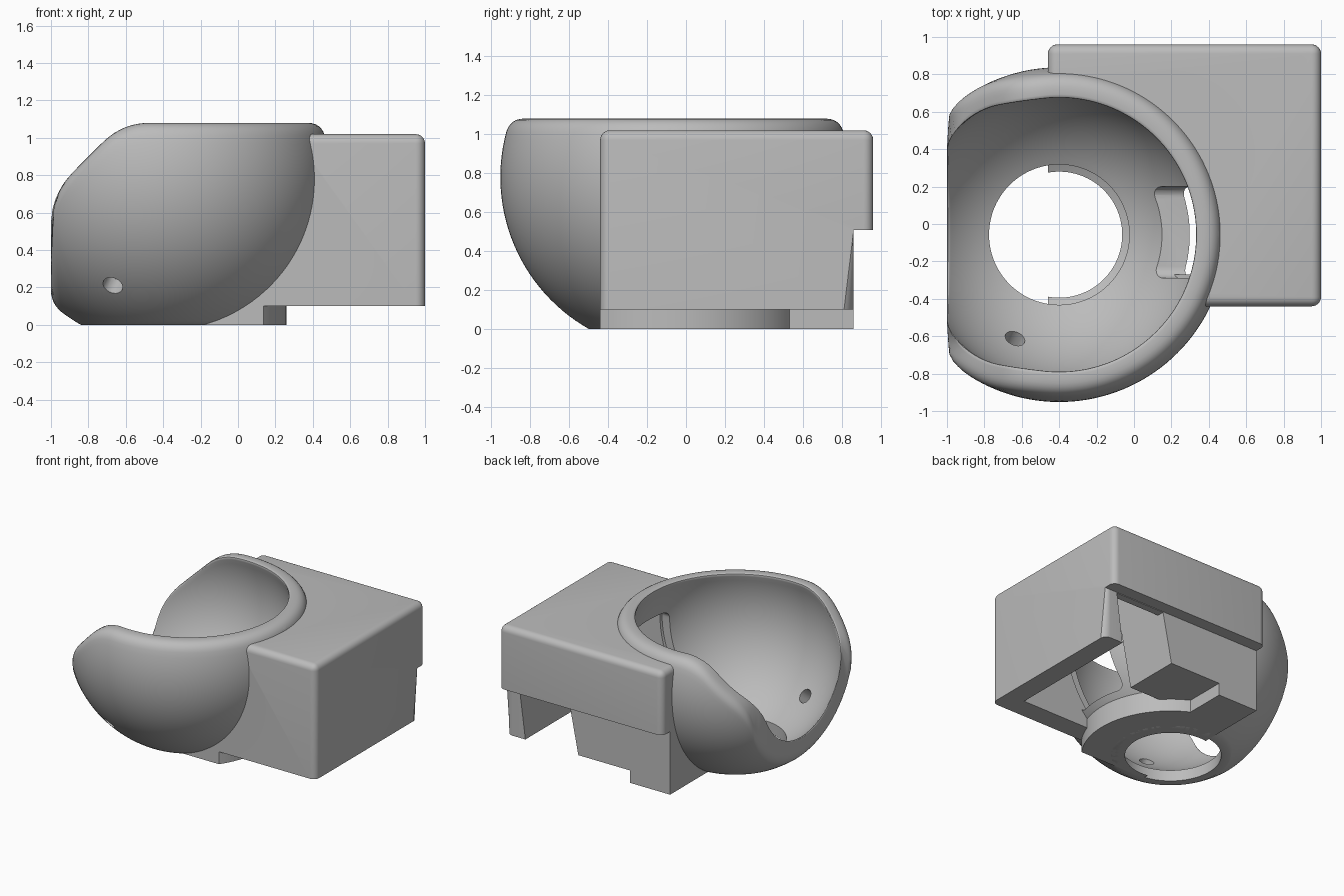
import bpy, bmesh
from math import sin, cos, asin, acos, pi, hypot, radians
from mathutils import Vector

cube = bpy.data.objects.get("Cube")
if cube:
    bpy.data.objects.remove(cube, do_unlink=True)

gray = bpy.data.materials.new("plain_gray")
gray.use_nodes = True
tone = (0.5, 0.5, 0.5, 1)
gray.diffuse_color = tone
gray.node_tree.nodes["Principled BSDF"].inputs["Base Color"].default_value = tone

CENTRE = Vector((-0.40, -0.057, 0.78))
R_OUT, R_IN, R_HOLE = 0.895, 0.785, 0.375


def finish(name, bm):
    bmesh.ops.recalc_face_normals(bm, faces=bm.faces)
    mesh = bpy.data.meshes.new(name)
    bm.to_mesh(mesh)
    bm.free()
    obj = bpy.data.objects.new(name, mesh)
    bpy.context.collection.objects.link(obj)
    mesh.materials.append(gray)
    return obj


def prism(name, points, axis, lo, hi):
    """Extrude a 2D outline along one axis."""
    bm = bmesh.new()

    def place(p, t):
        q = list(p)
        q.insert(axis, t)
        return bm.verts.new(q)

    a = [place(p, lo) for p in points]
    b = [place(p, hi) for p in points]
    bm.faces.new(a)
    bm.faces.new(b[::-1])
    for i in range(len(a)):
        j = (i + 1) % len(a)
        bm.faces.new((a[i], b[i], b[j], a[j]))
    return finish(name, bm)


def block(name, x0, x1, y0, y1, z0, z1):
    return prism(name, [(x0, y0), (x1, y0), (x1, y1), (x0, y1)], 2, z0, z1)


def rod(name, radius, start, end):
    start, end = Vector(start), Vector(end)
    bm = bmesh.new()
    bmesh.ops.create_cone(bm, cap_ends=True, segments=32, radius1=radius,
                          radius2=radius, depth=(end - start).length)
    rot = (end - start).to_track_quat('Z', 'Y')
    for v in bm.verts:
        v.co = rot @ v.co + (start + end) / 2
    return finish(name, bm)


def ball(name, radius):
    bm = bmesh.new()
    bmesh.ops.create_uvsphere(bm, u_segments=96, v_segments=48, radius=radius)
    bmesh.ops.translate(bm, vec=CENTRE, verts=bm.verts)
    return finish(name, bm)


def round_edges(obj, test, width):
    bm = bmesh.new()
    bm.from_mesh(obj.data)
    edges = [e for e in bm.edges if test(e.verts[0].co, e.verts[1].co)]
    bmesh.ops.bevel(bm, geom=edges, offset=width, segments=6, profile=0.5,
                    affect='EDGES', clamp_overlap=True)
    bm.to_mesh(obj.data)
    bm.free()


def cut(obj, cutters):
    bpy.context.view_layer.objects.active = obj
    for c in cutters:
        c.hide_render = True
        mod = obj.modifiers.new("cut", 'BOOLEAN')
        mod.operation, mod.solver, mod.object = 'DIFFERENCE', 'EXACT', c
        bpy.ops.object.modifier_apply(modifier=mod.name)
        bpy.data.objects.remove(c, do_unlink=True)


def smooth(obj):
    bpy.ops.object.select_all(action='DESELECT')
    obj.select_set(True)
    bpy.context.view_layer.objects.active = obj
    bpy.ops.object.shade_smooth_by_angle(angle=radians(32))


# Cup: spherical shell, trimmed by a flat top, a slope and a flat side
def trimmed(x, z):
    if x < -1 or z > 1.08:
        return True
    if z < 0.559 or x > -0.479:
        return False
    t = min(1, max(0, (x + 0.66 + z - 0.559) / 0.362))
    away = hypot(x + 0.66 - 0.181 * t, z - 0.559 - 0.181 * t)
    return z - x > 1.219 and away > 0.34


def on_ball(r, phi, e):
    return CENTRE + r * Vector((cos(e) * cos(phi), cos(e) * sin(phi), sin(e)))


def rim_angle(r, phi, e):
    step = 0.02
    while step > 1e-5:
        p = on_ball(r, phi, e + step)
        if trimmed(p.x, p.z):
            step /= 2
        else:
            e += step
    return e


def fillet(a, corner, b, n=6):
    return [a * (1 - t) ** 2 + corner * 2 * t * (1 - t) + b * t * t
            for t in (i / n for i in range(n + 1))]


def cup_section(phi, n=28):
    low_out = asin(-CENTRE.z / R_OUT)
    low_in = -acos(R_HOLE / R_IN)
    top_out, top_in = rim_angle(R_OUT, phi, low_out), rim_angle(R_IN, phi, low_in)
    end_out, end_in = top_out - 0.08, top_in - 0.035
    po, pi_ = on_ball(R_OUT, phi, top_out), on_ball(R_IN, phi, top_in)
    across = (pi_ - po).normalized()
    pts = [on_ball(R_OUT, phi, low_out + (end_out - low_out) * i / n) for i in range(n)]
    pts += fillet(on_ball(R_OUT, phi, end_out), po, po + across * 0.07)
    pts += fillet(pi_ - across * 0.025, pi_, on_ball(R_IN, phi, end_in), 4)
    pts += [on_ball(R_IN, phi, end_in + (low_in - end_in) * i / n) for i in range(1, n + 1)]
    pts.append(Vector((pts[-1].x, pts[-1].y, 0)))
    return pts


bm = bmesh.new()
COUNT = 144
rings = [[bm.verts.new(p) for p in cup_section(2 * pi * k / COUNT)] for k in range(COUNT)]
for k in range(COUNT):
    a, b = rings[k], rings[(k + 1) % COUNT]
    for i in range(len(a)):
        j = (i + 1) % len(a)
        bm.faces.new((a[i], b[i], b[j], a[j]))
cup = finish("cup", bm)

# Sensor window and bearing holes through the cup
window = block("window_cutter", 0.05, 0.7, -0.29, 0.2, 0.22, 0.83)
round_edges(window, lambda a, b: abs(a.x - b.x) > 0.1, 0.06)
drills = [rod("bearing_cutter", 0.055, CENTRE + Vector(d) * 0.8, CENTRE + Vector(d) * 1.15)
          for d in ((-0.27, 0.635, -0.57), (-0.27, -0.635, -0.57), (0.86, 0, 0.2))]
cut(cup, [window] + drills)
smooth(cup)

# Housing: stepped side outline with a deeper upper lip at the back
housing = prism("housing", [(-0.44, 0.1), (0.86, 0.1), (0.86, 0.51), (0.96, 0.51),
                            (0.96, 1.02), (-0.44, 1.02)], 0, -0.46, 1)


def soft_edge(a, b):
    on_top = a.z > 1 and b.z > 1
    upright = abs(a.z - b.z) > 0.1 and (a.x > 0.9 or a.y > 0.9)
    return on_top or upright


round_edges(housing, soft_edge, 0.08)


def channel(top, y0, y1):
    h = top - 0.1
    return prism("channel_cutter", [(0.34, 0), (0.82, 0), (0.83 + 0.14 * h, top),
                                    (0.36 + 0.2 * h, top)], 1, y0, y1)


# Hollow underside, open channel at the back and screw holes
screws = [rod("screw_cutter", 0.045, (x, y, 0), (x, y, 0.3))
          for x, y in ((0.92, -0.07), (0.92, 0.69), (0.14, 0.66))]
cut(housing, [channel(0.85, -0.27, 0.8), channel(0.505, 0.7, 1.1),
              block("cavity_cutter", -0.1, 0.6, -0.271, 0.39, 0, 0.845),
              ball("cup_cutter", 0.85)] + screws)
smooth(housing)

# Base plate: round collar below the cup, cut flat at front and side
arc = [radians(-35.5 + 130.7 * i / 40) for i in range(41)]
collar = prism("base_collar", [(CENTRE.x + 0.66 * cos(t), CENTRE.y + 0.66 * sin(t))
                               for t in arc] + [(-0.46, -0.44)], 2, 0, 0.2)
foot = block("base_foot", -0.46, -0.1, 0.1, 0.86, 0, 0.13)
for part in (collar, foot):
    cut(part, [ball("cup_cutter", 0.85),
               rod("hole_cutter", 0.41, (CENTRE.x, CENTRE.y, -0.2), (CENTRE.x, CENTRE.y, 0.4))])
    smooth(part)
